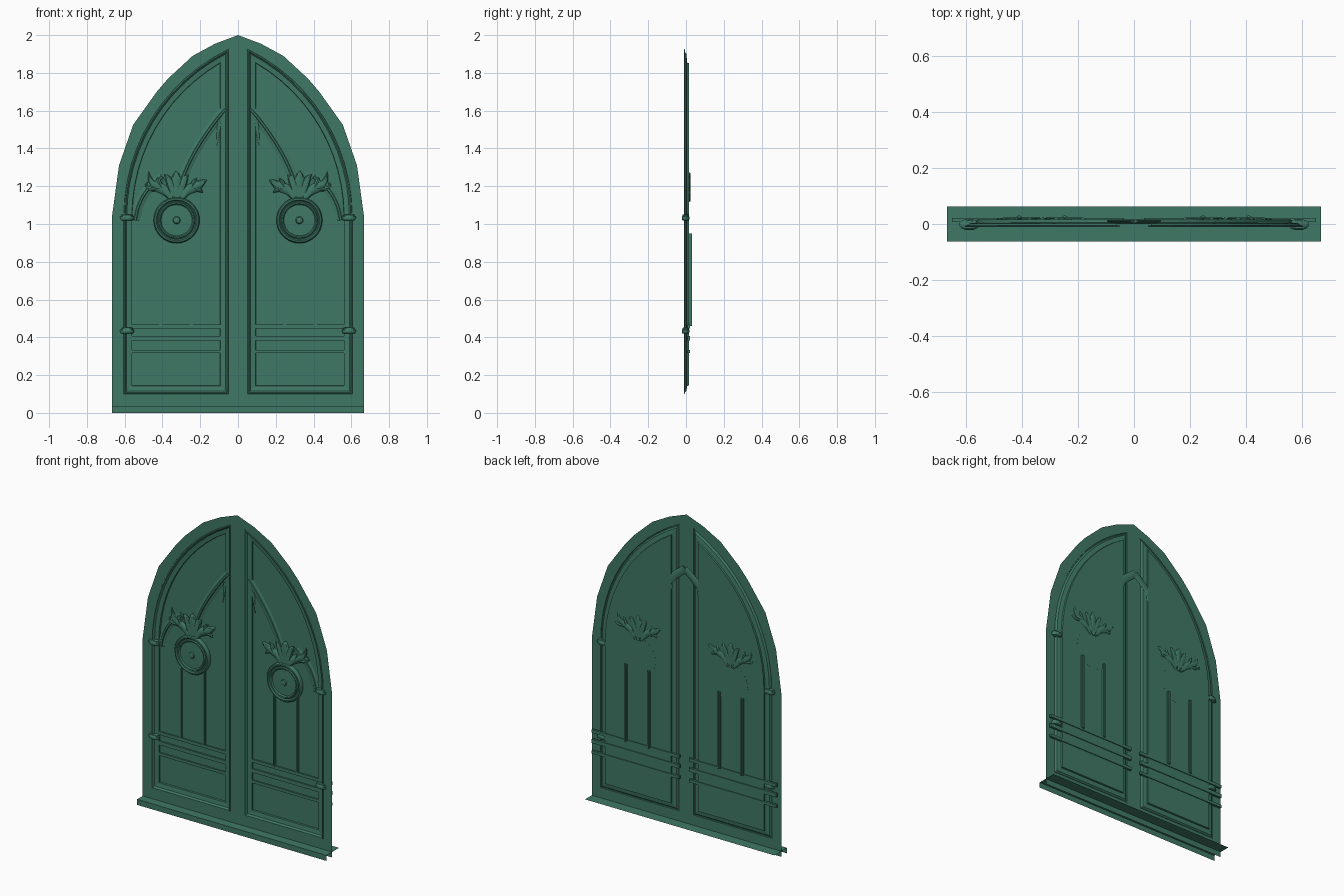
import bpy, bmesh, math
from mathutils import Vector

if "Cube" in bpy.data.objects:
    bpy.data.objects.remove(bpy.data.objects["Cube"])

green = bpy.data.materials.new("painted_green")
green.diffuse_color = (0.05, 0.19, 0.13, 1)
green.use_nodes = True
green.node_tree.nodes["Principled BSDF"].inputs["Base Color"].default_value = green.diffuse_color


def finish(name, bm, mirror=True, smooth=False, sheet=False):
    bmesh.ops.remove_doubles(bm, verts=bm.verts, dist=1e-5)
    bmesh.ops.recalc_face_normals(bm, faces=bm.faces)
    if sheet and sum(f.normal.y * f.calc_area() for f in bm.faces) > 0:
        bmesh.ops.reverse_faces(bm, faces=bm.faces)
    me = bpy.data.meshes.new(name)
    bm.to_mesh(me)
    bm.free()
    ob = bpy.data.objects.new(name, me)
    bpy.context.collection.objects.link(ob)
    me.materials.append(green)
    if smooth:
        bpy.ops.object.select_all(action='DESELECT')
        ob.select_set(True)
        bpy.context.view_layer.objects.active = ob
        bpy.ops.object.shade_smooth_by_angle(angle=math.radians(40))
    if mirror:
        ob.modifiers.new("mirror", 'MIRROR').use_axis[0] = True
    return ob


def strip(bm, loops, closed=True):
    """Quads between successive vertex loops."""
    for a, b in zip(loops, loops[1:]):
        n = len(a)
        for i in range(n if closed else n - 1):
            j = (i + 1) % n
            bm.faces.new((a[i], a[j], b[j], b[i]))


def box(bm, x0, x1, y0, y1, z0, z1):
    loops = [[bm.verts.new((x, y, z)) for x, y in
              ((x0, y0), (x1, y0), (x1, y1), (x0, y1))] for z in (z0, z1)]
    strip(bm, loops)
    bm.faces.new(loops[0])
    bm.faces.new(loops[1])


def spline(pts, steps=5):
    """Catmull-Rom through tuples of any length."""
    p = [Vector(q) for q in pts]
    p = [2 * p[0] - p[1]] + p + [2 * p[-1] - p[-2]]
    out = []
    for a, b, c, d in zip(p, p[1:], p[2:], p[3:]):
        for k in range(steps):
            t = k / steps
            out.append(0.5 * (2 * b + (c - a) * t + (2 * a - 5 * b + 4 * c - d) * t * t
                              + (3 * b - a - 3 * c + d) * t ** 3))
    return out + [p[-2]]


def sweep(bm, pts, y0, depth, sides=8):
    """Flattened tube along (x, z, half width) points."""
    p = spline(pts)
    loops = []
    for i, q in enumerate(p):
        t = (p[min(i + 1, len(p) - 1)] - p[max(i - 1, 0)]).xy.normalized()
        w = max(q.z, 0.001)
        d = depth * min(1, w / 0.012)
        loops.append([bm.verts.new((q.x - t.y * w * math.cos(a), y0 + d * math.sin(a),
                                    q.y + t.x * w * math.cos(a)))
                      for a in (math.tau * k / sides for k in range(sides))])
    strip(bm, loops)
    bm.faces.new(loops[0])
    bm.faces.new(loops[-1])


def lathe(bm, profile, place, sides):
    """Spin (radius, height) pairs; place maps (u, v, h) into the model."""
    loops = [[bm.verts.new(place(r * math.cos(math.tau * k / sides),
                                 r * math.sin(math.tau * k / sides), h))
              for k in range(sides)] for r, h in profile]
    strip(bm, loops)
    bm.faces.new(loops[0])
    bm.faces.new(loops[-1])


def opening(d):
    """Half-arch door opening inset by d, as (x, z)."""
    r, cx, zs, xi = 0.985 - d, -0.38, 1.04, 0.05 + d
    end = math.acos((xi - cx) / r)
    arc = [(cx + r * math.cos(end * k / 12), zs + r * math.sin(end * k / 12)) for k in range(13)]
    return [(xi, 0.1 + d), (0.605 - d, 0.1 + d)] + arc


# Flat pointed frame with one opening per leaf
bm = bmesh.new()
outer = [(0, 0.0), (0.667, 0.0), (0.667, 1.04), (0.63, 1.31), (0.555, 1.525), (0.43, 1.70),
         (0.37, 1.77), (0.24, 1.89), (0.12, 1.955), (0, 2.0)]
for loop in (outer, opening(0)):
    vs = [bm.verts.new((x, -0.006, z)) for x, z in loop]
    for i in range(len(vs)):
        bm.edges.new((vs[i - 1], vs[i]))
bmesh.ops.triangle_fill(bm, edges=bm.edges[:], use_beauty=True)
bmesh.ops.dissolve_limit(bm, angle_limit=0.01, verts=bm.verts[:], edges=bm.edges[:])
finish("door_frame", bm, sheet=True)

# Moulded recess and back panel of each leaf
bm = bmesh.new()
profile = [(0, -0.006), (0.002, -0.010), (0.008, -0.010), (0.011, -0.003),
           (0.016, 0.002), (0.043, 0.006), (0.045, 0.016)]
loops = [[bm.verts.new((x, y, z)) for x, z in opening(d)] for d, y in profile]
strip(bm, loops)
bm.faces.new(loops[-1])
finish("door_panel", bm, sheet=True)

# Horizontal rails, passing behind the frame
bm = bmesh.new()
for z0, z1 in ((0.448, 0.468), (0.383, 0.407), (0.316, 0.334)):
    box(bm, 0.035, 0.65, 0.007, 0.021, z0, z1)
finish("lower_rails", bm)

# Plank beads
bm = bmesh.new()
for x in (0.247, 0.410):
    box(bm, x - 0.009, x + 0.009, 0.010, 0.026, 0.46, 0.95)
    box(bm, x - 0.004, x + 0.004, 0.006, 0.031, 0.46, 0.95)
finish("plank_beads", bm)

# Arched tracery: central pointed arch and the side arch to the jamb
bm = bmesh.new()
mid = [(0, 1.66), (0.095, 1.575), (0.215, 1.405), (0.29, 1.25), (0.318, 1.12)]
side = [(0.545, 1.02), (0.525, 1.10), (0.48, 1.18), (0.40, 1.25)]
for path, off in ((mid, 0.0), (side, 0.0)):
    sweep(bm, [(x, z, 0.024) for x, z in path], 0.010, 0.006)
    sweep(bm, [(x, z, 0.009) for x, z in path], 0.006, 0.008, 6)
sweep(bm, [(0.098, 1.54, 0.012), (0.106, 1.47, 0.007), (0.114, 1.40, 0.001)], 0.010, 0.006)
finish("arch_tracery", bm, smooth=True)

# Round rosette
bm = bmesh.new()
lathe(bm, [(0.122, 0.0165), (0.122, 0.0), (0.116, -0.008), (0.108, -0.009), (0.102, -0.002),
           (0.098, -0.002), (0.094, -0.008), (0.088, -0.008), (0.082, 0.0), (0.02, -0.002),
           (0.016, -0.008), (0.006, -0.010)],
      lambda u, v, h: (0.325 + u, h, 1.02 + v), 32)
finish("rosette", bm, smooth=True)

# Leaf spray above the rosette
bm = bmesh.new()
leaves = [
    [(0.325, 1.12, .012), (0.325, 1.18, .022), (0.325, 1.23, .030), (0.327, 1.26, .018), (0.328, 1.28, .001)],
    [(0.315, 1.13, .010), (0.300, 1.19, .022), (0.280, 1.24, .016), (0.262, 1.262, .001)],
    [(0.335, 1.13, .010), (0.350, 1.19, .022), (0.370, 1.24, .016), (0.390, 1.262, .001)],
    [(0.310, 1.12, .010), (0.270, 1.175, .024), (0.220, 1.20, .026), (0.185, 1.222, .014), (0.165, 1.232, .001)],
    [(0.340, 1.12, .010), (0.385, 1.175, .024), (0.430, 1.20, .026), (0.462, 1.23, .014), (0.475, 1.28, .001)],
    [(0.245, 1.19, .012), (0.235, 1.22, .012), (0.215, 1.245, .001)],
    [(0.405, 1.19, .012), (0.420, 1.23, .012), (0.430, 1.255, .001)],
    [(0.235, 1.19, .012), (0.205, 1.18, .012), (0.185, 1.165, .001)],
    [(0.415, 1.19, .012), (0.455, 1.185, .012), (0.485, 1.20, .009), (0.478, 1.225, .001)],
]
for leaf in leaves:
    sweep(bm, leaf, 0.010, 0.013)
finish("leaf_spray", bm, smooth=True)

# Jamb collars
bm = bmesh.new()
for z in (0.435, 1.035):
    lathe(bm, [(0.026, -0.016), (0.034, -0.013), (0.037, -0.004), (0.037, 0.004), (0.031, 0.008),
               (0.031, 0.013), (0.026, 0.016)],
          lambda u, v, h: (0.588 + u, -0.002 + v * 0.55, z + h), 16)
finish("jamb_collars", bm, smooth=True)

# Sill: thin top sheet with a front lip
bm = bmesh.new()
loops = [[bm.verts.new((x, y, z)) for x in (-0.667, 0.667)]
         for y, z in ((-0.063, 0), (-0.063, 0.035), (0.063, 0.035))]
strip(bm, loops, closed=False)
finish("sill", bm, mirror=False, sheet=True)
